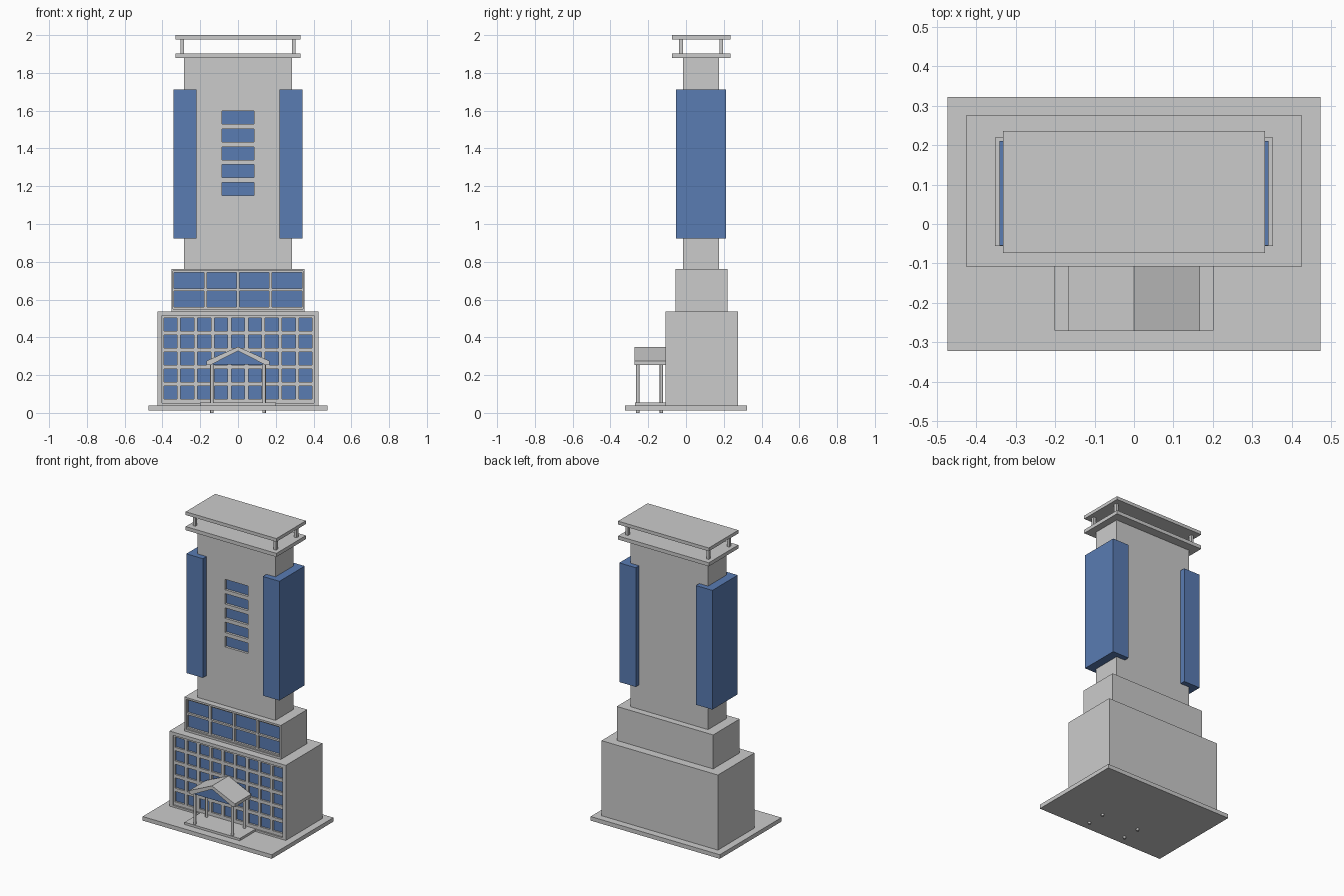
import bpy, bmesh
from mathutils import Matrix, Vector

if "Cube" in bpy.data.objects:
    bpy.data.objects.remove(bpy.data.objects["Cube"])

blue = bpy.data.materials.new("blue_glass")
blue.diffuse_color = (0.1, 0.2, 0.45, 1)
blue.use_nodes = True
blue.node_tree.nodes["Principled BSDF"].inputs["Base Color"].default_value = blue.diffuse_color


def finish(name, bm, mat=None):
    bmesh.ops.recalc_face_normals(bm, faces=bm.faces)
    me = bpy.data.meshes.new(name)
    bm.to_mesh(me)
    bm.free()
    ob = bpy.data.objects.new(name, me)
    bpy.context.collection.objects.link(ob)
    if mat:
        me.materials.append(mat)
    return ob


def boxes(name, ranges, mat=None):
    """One object from a list of (x0, x1, y0, y1, z0, z1) boxes."""
    bm = bmesh.new()
    for x0, x1, y0, y1, z0, z1 in ranges:
        m = (Matrix.Translation(((x0 + x1) / 2, (y0 + y1) / 2, (z0 + z1) / 2))
             @ Matrix.Diagonal((x1 - x0, y1 - y0, z1 - z0, 1)))
        bmesh.ops.create_cube(bm, size=1, matrix=m)
    return finish(name, bm, mat)


def cut(target, ranges):
    cutter = boxes("cutter", ranges)
    mod = target.modifiers.new("cut", 'BOOLEAN')
    mod.operation, mod.solver, mod.object = 'DIFFERENCE', 'EXACT', cutter
    dg = bpy.context.evaluated_depsgraph_get()
    target.data = bpy.data.meshes.new_from_object(target.evaluated_get(dg))
    target.modifiers.clear()
    bpy.data.objects.remove(cutter)


def add_windows(wall, front, xs, zs, w, h, depth=0.028):
    """Cut a grid of openings into a wall and set glass at the back of each."""
    cells = [(x - w / 2, x + w / 2, z - h / 2, z + h / 2) for x in xs for z in zs]
    cut(wall, [(a, b, front - 0.05, front + depth, c, d) for a, b, c, d in cells])
    boxes(wall.name + "_windows",
          [(a, b, front + depth - 0.006, front + depth, c, d) for a, b, c, d in cells], blue)


def prism(name, profile, y0, y1, mat=None):
    """Extrude an x-z profile along y."""
    bm = bmesh.new()
    f = bm.faces.new([bm.verts.new((x, y0, z)) for x, z in profile])
    r = bmesh.ops.extrude_face_region(bm, geom=[f])
    bmesh.ops.translate(bm, vec=Vector((0, y1 - y0, 0)),
                        verts=[v for v in r["geom"] if isinstance(v, bmesh.types.BMVert)])
    return finish(name, bm, mat)


# ground slab and entrance platform
boxes("base_slab", [(-0.473, 0.473, -0.322, 0.322, 0.013, 0.04)])
boxes("entrance_platform", [(-0.202, 0.202, -0.27, -0.105, 0.038, 0.055)])

# lower block: shallow framed recess with 9 x 5 windows
lower = boxes("lower_block", [(-0.426, 0.426, -0.108, 0.275, 0.038, 0.537)])
cut(lower, [(-0.402, 0.402, -0.2, -0.098, 0.052, 0.515)])
add_windows(lower, -0.108, [0.0895 * i for i in range(-4, 5)],
            [0.108 + 0.09 * i for i in range(5)], 0.07, 0.068)

# middle block: shallow framed recess with 4 x 2 windows
middle = boxes("middle_block", [(-0.353, 0.353, -0.056, 0.22, 0.535, 0.762)])
cut(middle, [(-0.343, 0.343, -0.2, -0.048, 0.551, 0.75)])
add_windows(middle, -0.056, [0.173 * (i - 1.5) for i in range(4)],
            [0.603, 0.700], 0.157, 0.085)

# tower shaft with a column of five windows
tower = boxes("tower", [(-0.285, 0.285, -0.016, 0.176, 0.76, 1.88)])
add_windows(tower, -0.016, [0], [1.185 + 0.0945 * i for i in range(5)], 0.168, 0.069, 0.022)

# blue glass bays and roof posts, mirrored left and right
for s, side in ((-1, "left"), (1, "right")):
    a, b = sorted((s * 0.22, s * 0.341))
    boxes(side + "_glass_bay", [(a, b, -0.054, 0.211, 0.923, 1.712)], blue)
    boxes(side + "_roof_posts", [(s * 0.296 - 0.009, s * 0.296 + 0.009, y - 0.01, y + 0.01, 1.9, 1.982)
                                 for y in (-0.027, 0.187)])

# roof slabs
boxes("roof_deck", [(-0.332, 0.332, -0.073, 0.236, 1.878, 1.902)])
boxes("roof_canopy", [(-0.332, 0.332, -0.073, 0.236, 1.978, 2.0)])

# entrance porch: gabled roof, blue gable, round columns
prism("porch_roof", [(-0.167, 0.275), (0, 0.35), (0.167, 0.275), (0.167, 0.254),
                     (0.145, 0.254), (0, 0.328), (-0.145, 0.254), (-0.167, 0.254)], -0.272, -0.1)
prism("porch_gable", [(-0.145, 0.256), (0, 0.33), (0.145, 0.256)], -0.264, -0.1, blue)

bm = bmesh.new()
for x in (-0.138, 0.138):
    for y in (-0.255, -0.13):
        bmesh.ops.create_cone(bm, cap_ends=True, segments=16, radius1=0.009, radius2=0.009,
                              depth=0.262, matrix=Matrix.Translation((x, y, 0.131)))
columns = finish("porch_columns", bm)
bpy.ops.object.select_all(action='DESELECT')
columns.select_set(True)
bpy.context.view_layer.objects.active = columns
bpy.ops.object.shade_smooth_by_angle()
